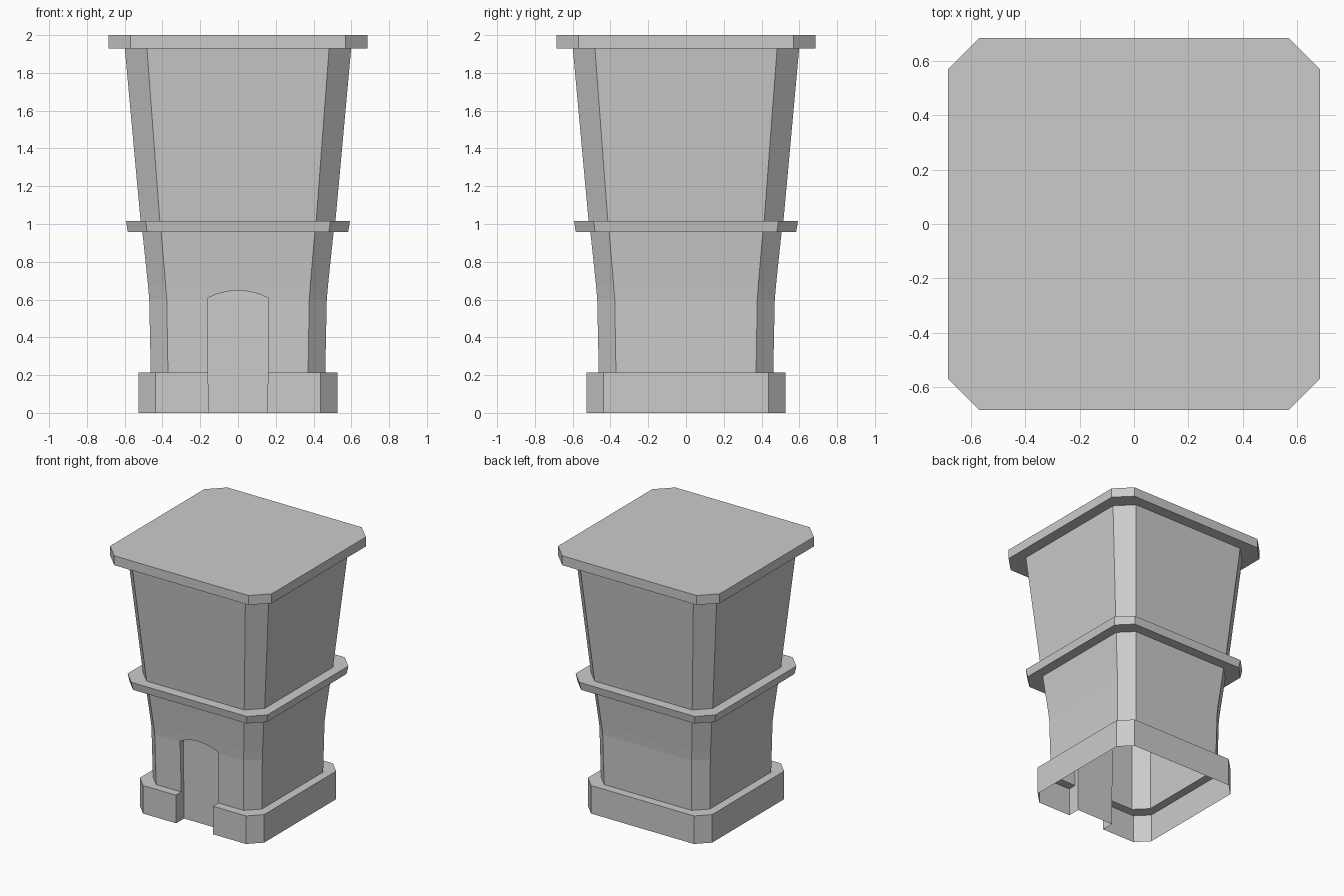
import bpy, bmesh

if "Cube" in bpy.data.objects:
    bpy.data.objects.remove(bpy.data.objects["Cube"])


def make_object(name, bm):
    bmesh.ops.recalc_face_normals(bm, faces=bm.faces)
    mesh = bpy.data.meshes.new(name)
    bm.to_mesh(mesh)
    bm.free()
    obj = bpy.data.objects.new(name, mesh)
    bpy.context.collection.objects.link(obj)
    return obj


def loft(name, loops):
    """Closed solid skinned through a list of matching vertex loops."""
    bm = bmesh.new()
    rings = [[bm.verts.new(p) for p in loop] for loop in loops]
    n = len(rings[0])
    for a, b in zip(rings, rings[1:]):
        for i in range(n):
            j = (i + 1) % n
            bm.faces.new((a[i], a[j], b[j], b[i]))
    bm.faces.new(rings[0][::-1])
    bm.faces.new(rings[-1])
    return make_object(name, bm)


def cut_square(z, h, f):
    """Square of half width h with corners cut back to half length f."""
    return [(h, -f, z), (h, f, z), (f, h, z), (-f, h, z),
            (-h, f, z), (-h, -f, z), (-f, -h, z), (f, -h, z)]


# Tower outline: height, half width, half length of the flat side
PROFILE = [
    (0.0, 0.527, 0.436), (0.215, 0.527, 0.436),     # plinth
    (0.215, 0.462, 0.371), (0.6, 0.47, 0.377),      # lower wall
    (0.68, 0.477, 0.383), (0.957, 0.506, 0.407),
    (0.957, 0.583, 0.481), (1.017, 0.593, 0.49),    # middle band
    (1.017, 0.516, 0.414), (1.928, 0.599, 0.482),   # upper wall
    (1.928, 0.685, 0.57), (2.0, 0.685, 0.57),       # roof slab
]
tower = loft("tower", [cut_square(*row) for row in PROFILE])

# Arched doorway cutter, leaving the recessed door panel at its back
DOOR_BACK = -0.43
outline = [(-0.155, -0.1), (0.155, -0.1)]
for i in range(7):
    t = 1 - i / 3
    outline.append((0.162 * t, 0.648 - 0.04 * t * t))
cutter = loft("doorway_cutter",
              [[(x, y, z) for x, z in outline] for y in (-0.8, DOOR_BACK)])
cutter.hide_render = True

mod = tower.modifiers.new("doorway", 'BOOLEAN')
mod.operation = 'DIFFERENCE'
mod.solver = 'EXACT'
mod.object = cutter
bpy.context.view_layer.objects.active = tower
bpy.ops.object.modifier_apply(modifier=mod.name)
bpy.data.objects.remove(cutter)

# The tower is hollow: open the underside
bm = bmesh.new()
bm.from_mesh(tower.data)
under = [f for f in bm.faces if all(abs(v.co.z) < 1e-4 for v in f.verts)]
bmesh.ops.delete(bm, geom=under, context='FACES')
bm.to_mesh(tower.data)
bm.free()
